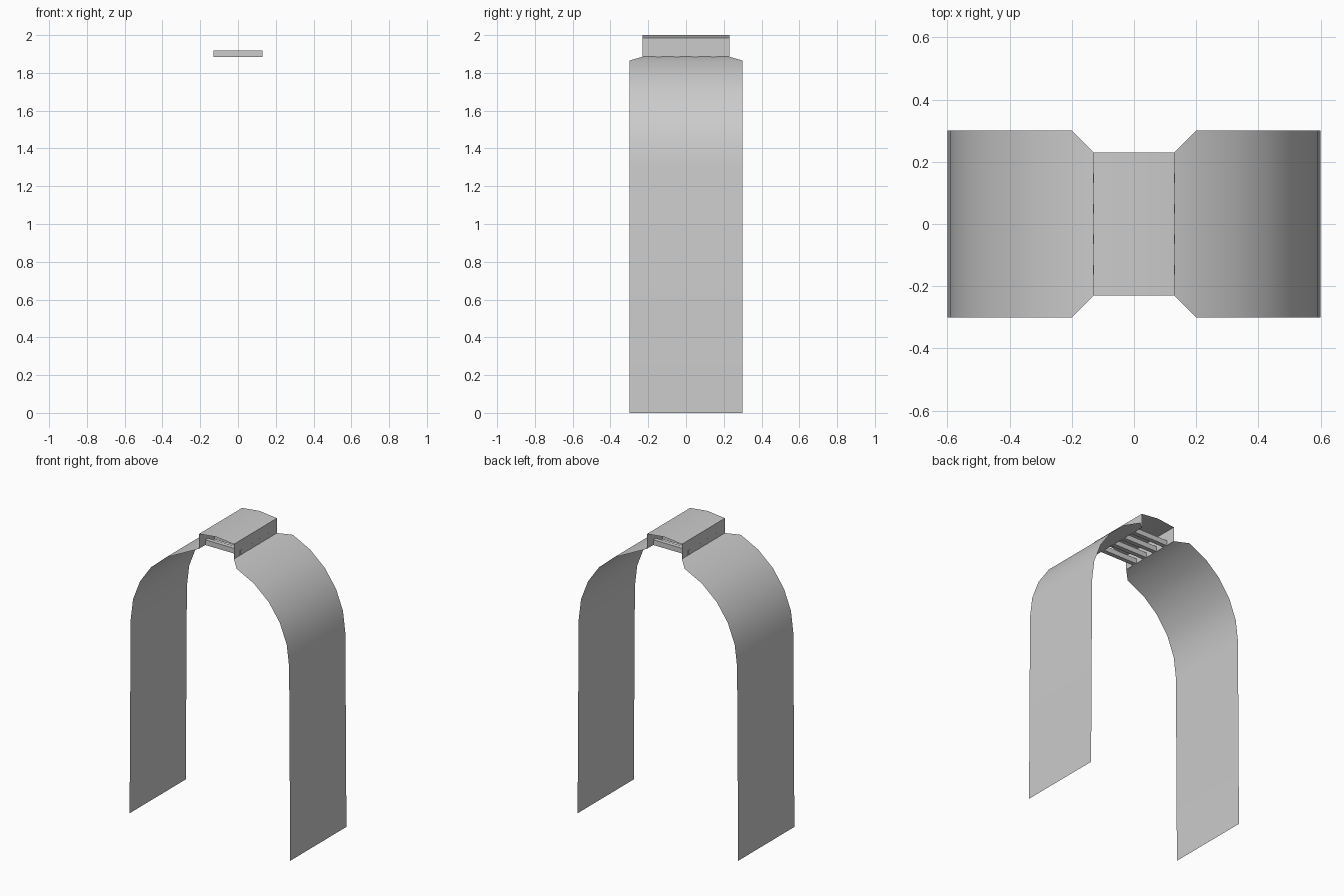
import bpy, math

if "Cube" in bpy.data.objects:
    bpy.data.objects.remove(bpy.data.objects["Cube"])

R, CZ = 0.592, 1.308      # arch radius and centre height
HALF, RISE = 0.13, 0.10   # vent half width and cap lift
SEGS = 5


def arc_z(x):
    return CZ + math.sqrt(R * R - x * x)


def sheet(name, rows, angle=30):
    """Skin a strip from (x, z, half depth) rows running along a profile."""
    verts = [(x, s * d, z) for x, z, d in rows for s in (-1, 1)]
    faces = [(2*i, 2*i + 2, 2*i + 3, 2*i + 1)[::-1] for i in range(len(rows) - 1)]
    me = bpy.data.meshes.new(name)
    me.from_pydata(verts, [], faces)
    ob = bpy.data.objects.new(name, me)
    bpy.context.collection.objects.link(ob)
    bpy.ops.object.select_all(action='DESELECT')
    ob.select_set(True)
    bpy.context.view_layer.objects.active = ob
    bpy.ops.object.shade_smooth_by_angle(angle=math.radians(angle))
    return ob


# Side panels: leg, quarter curve, then the chamfered shoulder under the vent
end = math.acos(0.2 / R)
side = [(0.6, 0, 0.3)]
for i in range(SEGS + 1):
    a = end * i / SEGS
    side.append((R * math.cos(a), CZ + R * math.sin(a), 0.3))
side.append((HALF, arc_z(HALF), 0.23))
sheet("right_side_panel", side[::-1])
sheet("left_side_panel", [(-x, z, d) for x, z, d in side])

# Raised vent: two upright walls and a gently curved cap
cap = [(x, arc_z(x) + RISE, 0.23) for x in (-HALF, 0, HALF)]
wall = [(HALF, arc_z(HALF), 0.23)]
sheet("roof_vent", [(-HALF, wall[0][1], 0.23)] + cap + wall)

# Slats spanning the vent opening
for i in range(4):
    bpy.ops.mesh.primitive_cube_add(size=1, location=(0, -0.147 + 0.098 * i, 1.902))
    slat = bpy.context.object
    slat.name = f"vent_slat_{i + 1}"
    slat.scale = (HALF * 2 + 0.002, 0.03, 0.035)
